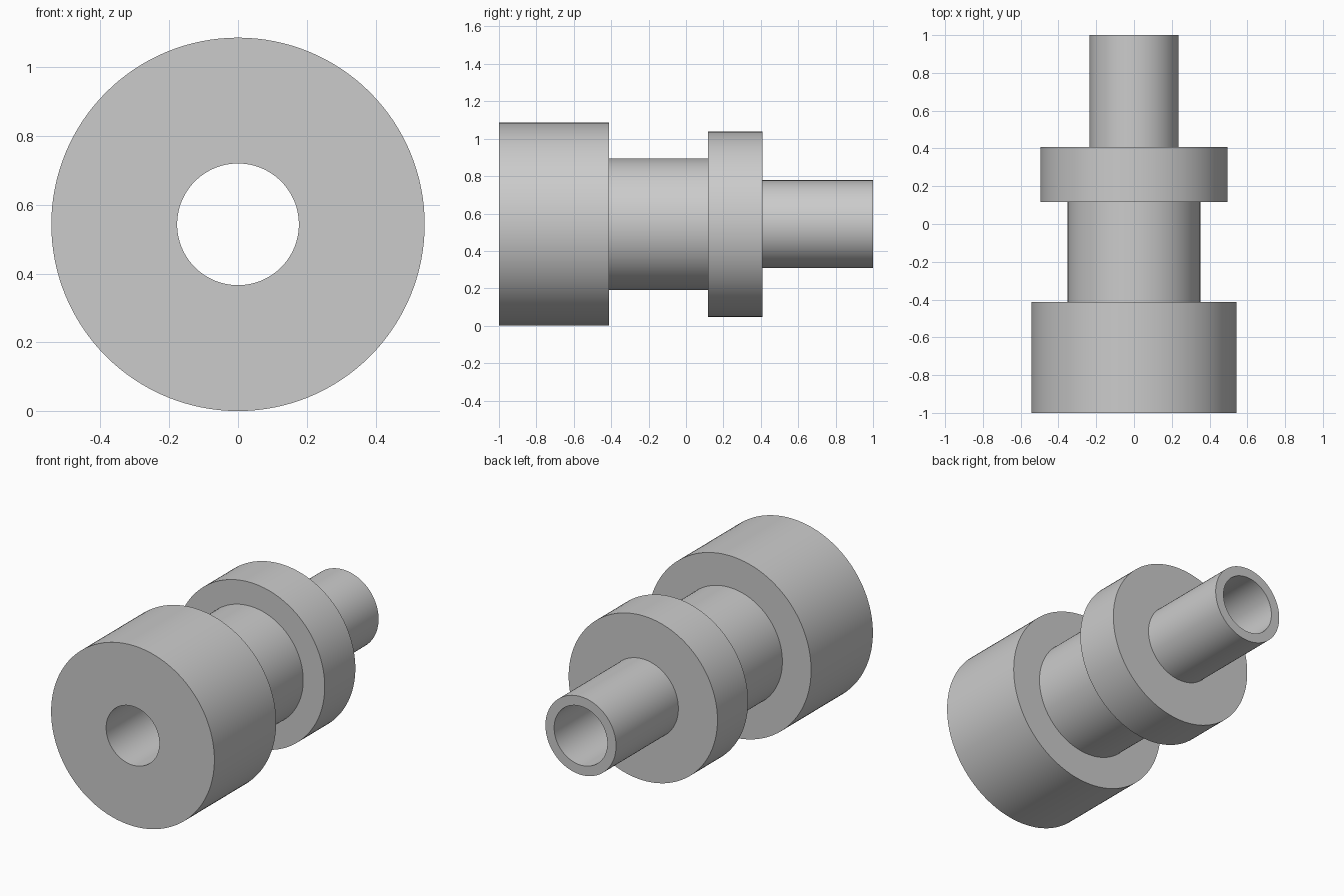
import bpy
import bmesh
import math
from mathutils import Vector, Matrix

cube = bpy.data.objects.get("Cube")
if cube:
    bpy.data.objects.remove(cube, do_unlink=True)

SEGMENTS = 128
HEAD_R, NECK_R, COLLAR_R, TUBE_R, BORE_R = 0.543, 0.352, 0.495, 0.235, 0.177
HEAD_END, NECK_END, COLLAR_END = -0.413, 0.117, 0.408

grey = bpy.data.materials.new("plain grey")
grey.use_nodes = True
colour = (0.6, 0.6, 0.6, 1)
grey.diffuse_color = colour
grey.node_tree.nodes["Principled BSDF"].inputs["Base Color"].default_value = colour


def lathe(name, profile):
    """Turn a closed (radius, y) profile around the y axis."""
    bm = bmesh.new()
    verts = [bm.verts.new((r, y, 0)) for r, y in profile]
    edges = [bm.edges.new((a, b)) for a, b in zip(verts, verts[1:] + verts[:1])]
    bmesh.ops.spin(bm, geom=verts + edges, cent=Vector(), axis=(0, 1, 0),
                   angle=math.tau, steps=SEGMENTS, use_merge=True)
    bmesh.ops.remove_doubles(bm, verts=bm.verts[:], dist=0.0001)
    bmesh.ops.recalc_face_normals(bm, faces=bm.faces[:])
    bmesh.ops.transform(bm, matrix=Matrix.Translation((0, 0, HEAD_R)), verts=bm.verts[:])
    mesh = bpy.data.meshes.new(name)
    bm.to_mesh(mesh)
    bm.free()
    mesh.materials.append(grey)
    obj = bpy.data.objects.new(name, mesh)
    bpy.context.collection.objects.link(obj)
    bpy.ops.object.select_all(action='DESELECT')
    obj.select_set(True)
    bpy.context.view_layer.objects.active = obj
    bpy.ops.object.shade_smooth_by_angle(angle=math.radians(30))
    return obj


# One turned piece: wide head, neck, collar and thin tube around a straight bore
lathe("stepped_bushing", [
    (BORE_R, -1), (HEAD_R, -1), (HEAD_R, HEAD_END),
    (NECK_R, HEAD_END), (NECK_R, NECK_END),
    (COLLAR_R, NECK_END), (COLLAR_R, COLLAR_END),
    (TUBE_R, COLLAR_END), (TUBE_R, 1), (BORE_R, 1),
])
